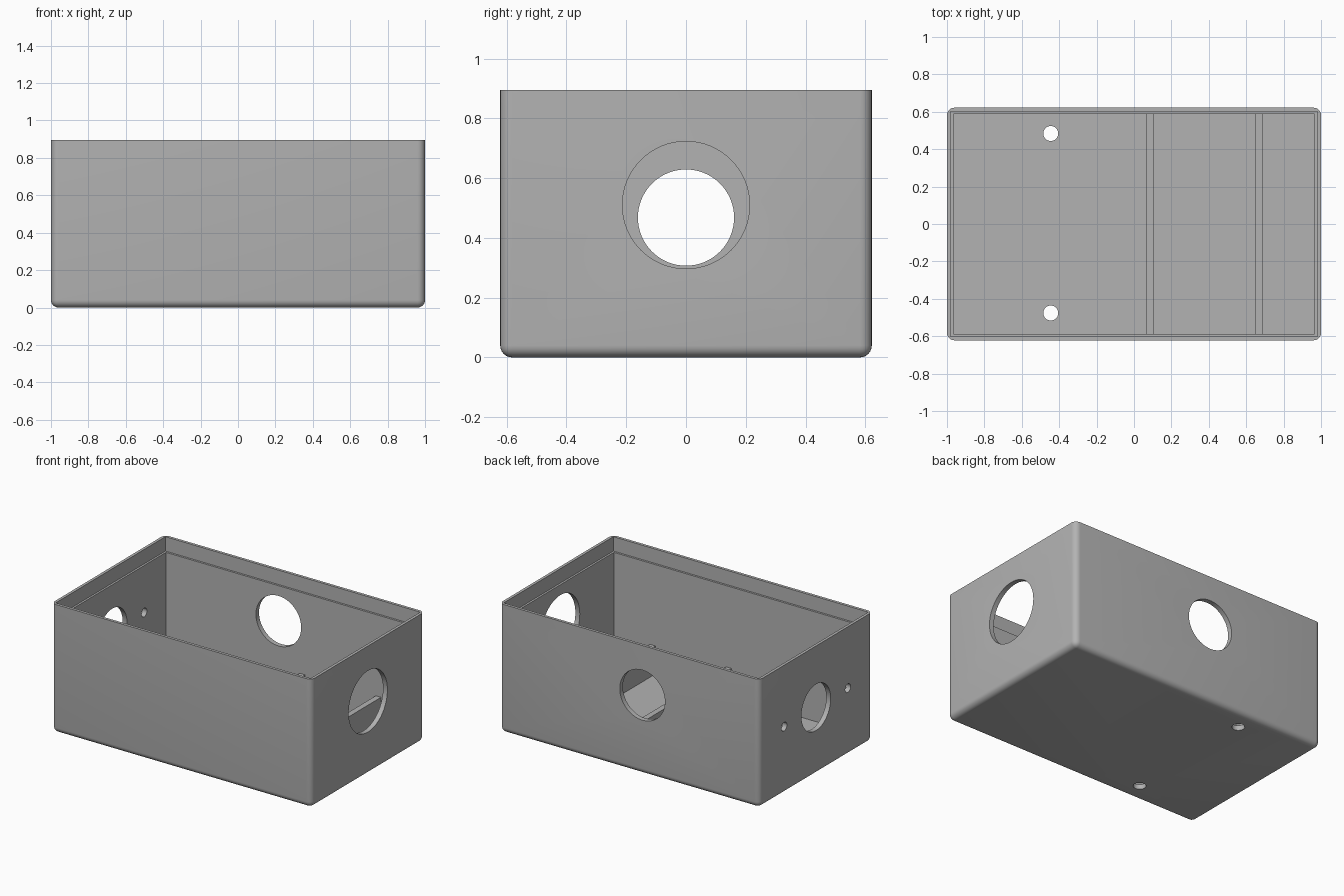
import bpy
import bmesh
from math import pi, radians
from mathutils import Matrix

if "Cube" in bpy.data.objects:
    bpy.data.objects.remove(bpy.data.objects["Cube"])

LENGTH, WIDTH, HEIGHT = 2.0, 1.244, 0.895
WALL, LIP, LIP_DEPTH, ROUND = 0.034, 0.02, 0.1, 0.04

grey = bpy.data.materials.new("plain grey")
grey.use_nodes = True
grey.diffuse_color = (0.45, 0.45, 0.45, 1)
grey.node_tree.nodes["Principled BSDF"].inputs["Base Color"].default_value = grey.diffuse_color


def make_object(name, bm):
    mesh = bpy.data.meshes.new(name)
    bm.to_mesh(mesh)
    bm.free()
    mesh.materials.append(grey)
    ob = bpy.data.objects.new(name, mesh)
    bpy.context.collection.objects.link(ob)
    return ob


def box(name, size, centre, rounding=0):
    bm = bmesh.new()
    bmesh.ops.create_cube(bm, size=1, matrix=Matrix.Translation(centre) @ Matrix.Diagonal((*size, 1)))
    if rounding:
        # Round every edge except the four around the open top
        top = max(v.co.z for v in bm.verts)
        edges = [e for e in bm.edges if any(v.co.z < top - 0.01 for v in e.verts)]
        bmesh.ops.bevel(bm, geom=edges, offset=rounding, segments=6, profile=0.5, affect='EDGES')
    return make_object(name, bm)


def drill(name, radius, centre, axis):
    turn = {'X': Matrix.Rotation(pi / 2, 4, 'Y'), 'Y': Matrix.Rotation(pi / 2, 4, 'X'),
            'Z': Matrix.Identity(4)}[axis]
    bm = bmesh.new()
    bmesh.ops.create_cone(bm, cap_ends=True, segments=64, radius1=radius, radius2=radius,
                          depth=0.2, matrix=Matrix.Translation(centre) @ turn)
    return make_object(name, bm)


def cut(target, cutter):
    mod = target.modifiers.new(cutter.name, 'BOOLEAN')
    mod.operation = 'DIFFERENCE'
    mod.solver = 'EXACT'
    mod.object = cutter
    bpy.context.view_layer.objects.active = target
    bpy.ops.object.modifier_apply(modifier=mod.name)
    bpy.data.objects.remove(cutter)


# Rounded outer shell
shell = box("enclosure_shell", (LENGTH, WIDTH, HEIGHT), (0, 0, HEIGHT / 2), ROUND)

# Cavity, then the wider recess that leaves a ledge for a lid
cut(shell, box("cavity_cutter", (LENGTH - 2 * WALL, WIDTH - 2 * WALL, HEIGHT),
               (0, 0, HEIGHT / 2 + WALL)))
cut(shell, box("lid_recess_cutter", (LENGTH - 2 * LIP, WIDTH - 2 * LIP, 2 * LIP_DEPTH),
               (0, 0, HEIGHT)))

# Large ports in the two end walls and the back wall
cut(shell, drill("large_end_port", 0.213, (LENGTH / 2, 0, 0.51), 'X'))
cut(shell, drill("small_end_port", 0.161, (-LENGTH / 2, 0, 0.468), 'X'))
cut(shell, drill("back_port", 0.174, (-0.1, WIDTH / 2, 0.55), 'Y'))

# Screw holes beside the small port and in the floor
for side in (-1, 1):
    cut(shell, drill("wall_screw_hole", 0.03, (-LENGTH / 2, side * 0.35, 0.468), 'X'))
    cut(shell, drill("floor_screw_hole", 0.04, (-0.445, side * 0.48 + 0.004, 0), 'Z'))

# Low ribs across the floor
rib_height = 0.23
for name, x in (("middle_rib", 0.083), ("end_rib", 0.668)):
    box(name, (0.04, WIDTH - 2 * WALL, rib_height - WALL), (x, 0, (rib_height + WALL) / 2))

# Smooth the rounded edges and keep the corners crisp
bpy.ops.object.select_all(action='DESELECT')
shell.select_set(True)
bpy.context.view_layer.objects.active = shell
bpy.ops.object.shade_smooth_by_angle(angle=radians(30))
